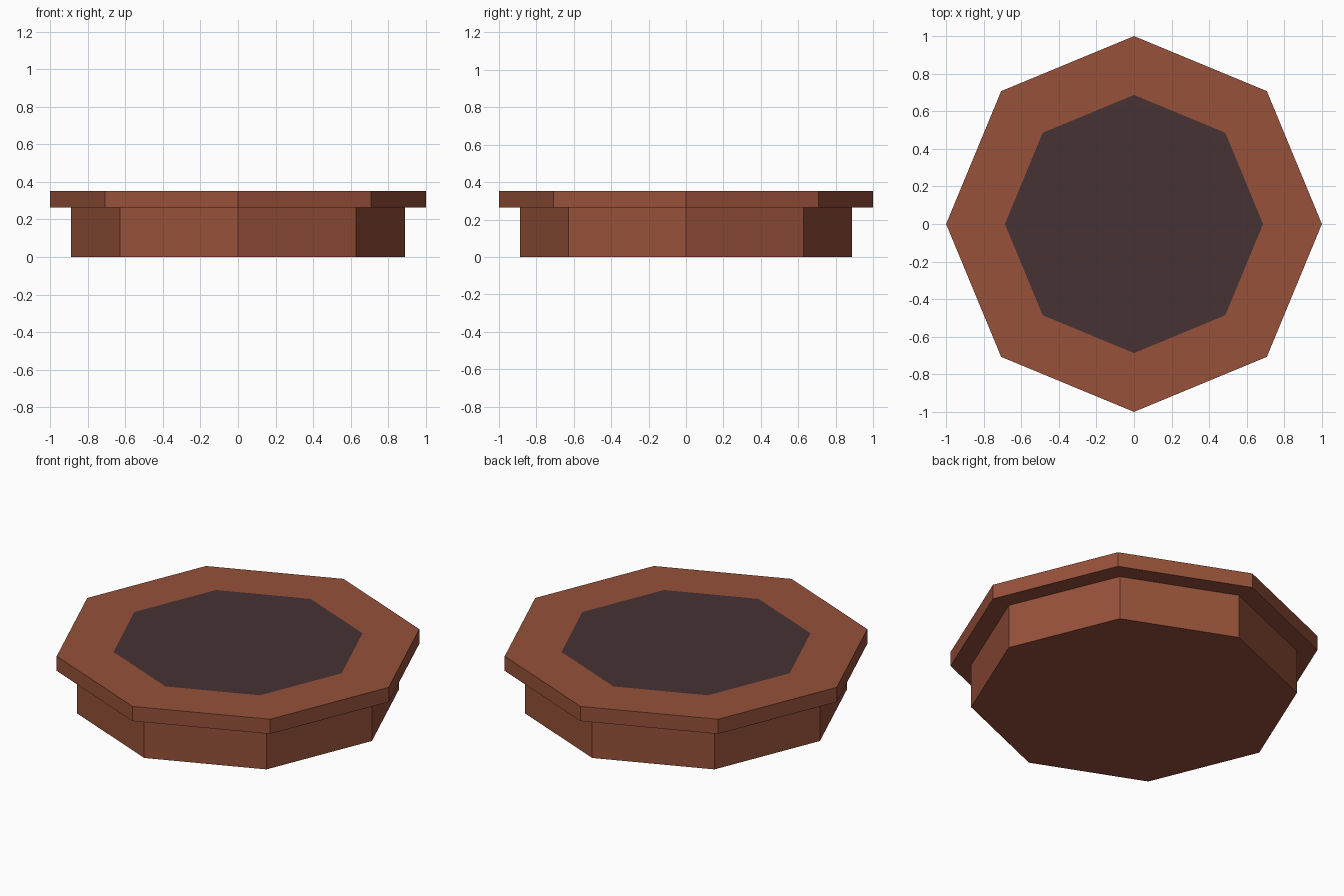
import bpy
import bmesh
from math import cos, sin, pi

if "Cube" in bpy.data.objects:
    bpy.data.objects.remove(bpy.data.objects["Cube"])

SIDES = 8


def material(name, rgb):
    m = bpy.data.materials.new(name)
    m.diffuse_color = (*rgb, 1.0)
    m.use_nodes = True
    m.node_tree.nodes["Principled BSDF"].inputs["Base Color"].default_value = m.diffuse_color
    return m


def octagon_part(name, profile, mat, cap_bottom=False, cap_top=False):
    """Sweep a (radius, height) profile around z with eight flat sides."""
    bm = bmesh.new()
    rings = [[bm.verts.new((r * cos(2 * pi * i / SIDES), r * sin(2 * pi * i / SIDES), z))
              for i in range(SIDES)] for r, z in profile]
    for a, b in zip(rings, rings[1:]):
        for i in range(SIDES):
            j = (i + 1) % SIDES
            bm.faces.new((a[i], a[j], b[j], b[i]))
    if cap_bottom:
        bm.faces.new(rings[0][::-1])
    if cap_top:
        bm.faces.new(rings[-1])
    mesh = bpy.data.meshes.new(name)
    bm.to_mesh(mesh)
    bm.free()
    mesh.materials.append(mat)
    obj = bpy.data.objects.new(name, mesh)
    bpy.context.collection.objects.link(obj)
    return obj


clay = material("terracotta", (0.305, 0.082, 0.042))
earth = material("dark_soil", (0.063, 0.032, 0.033))

# Pot: straight body, overhanging lip and flat rim
octagon_part("pot", [(0.888, 0.0), (0.888, 0.264), (1.0, 0.264),
                     (1.0, 0.352), (0.687, 0.352)], clay, cap_bottom=True)

# Soil: flush with the rim
octagon_part("soil", [(0.687, 0.352)], earth, cap_top=True)
